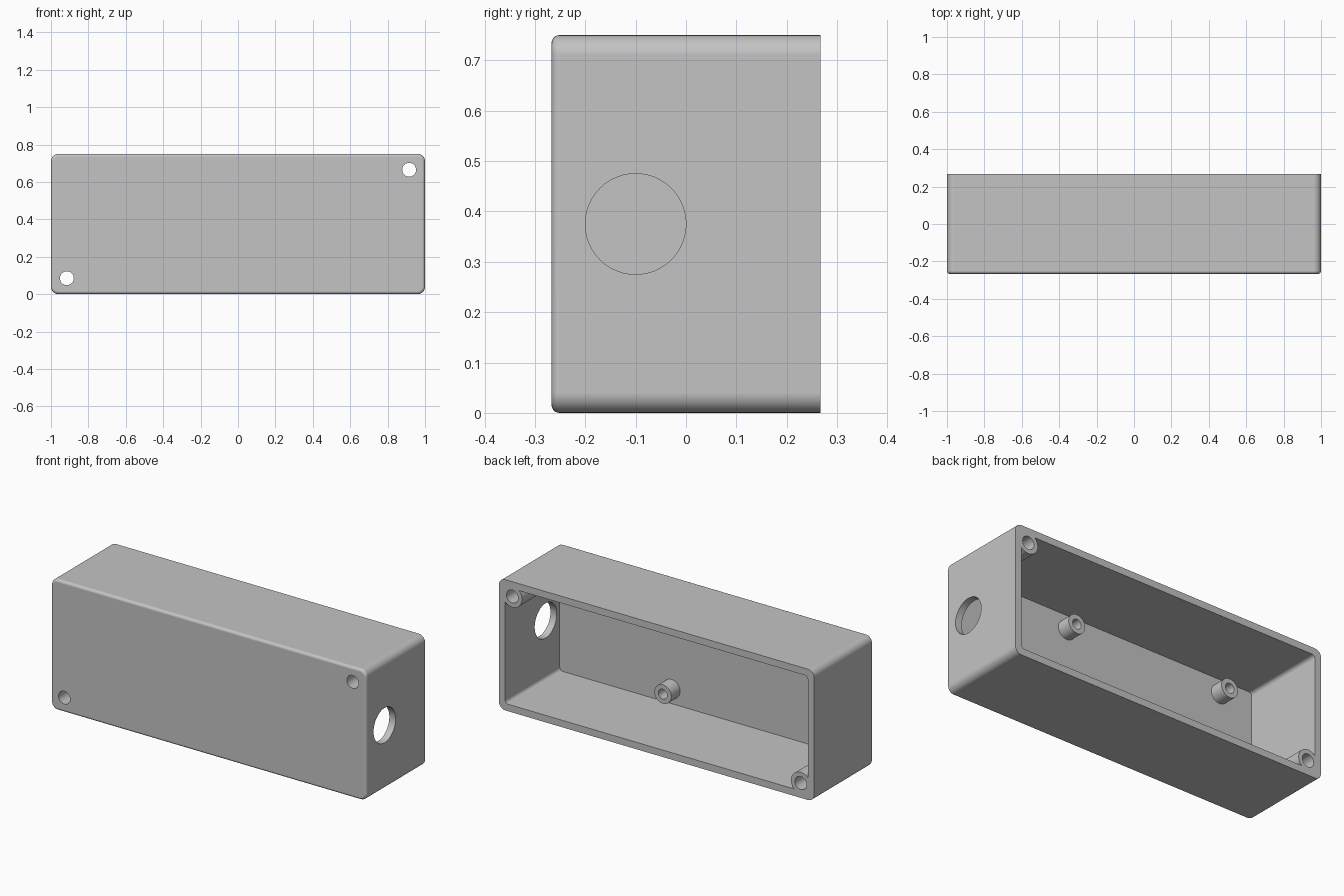
import bpy, bmesh, math
from mathutils import Matrix

old = bpy.data.objects.get("Cube")
if old:
    bpy.data.objects.remove(old, do_unlink=True)

grey = bpy.data.materials.new("light_grey")
grey.use_nodes = True
colour = (0.55, 0.55, 0.55, 1)
grey.diffuse_color = colour
grey.node_tree.nodes["Principled BSDF"].inputs["Base Color"].default_value = colour

HALF_X, HALF_Y, HEIGHT = 1.0, 0.267, 0.75
MID_Z = HEIGHT / 2
WALL = 0.04
FLOOR_Y = -HALF_Y + WALL


def finish(bm, name):
    mesh = bpy.data.meshes.new(name)
    bm.to_mesh(mesh)
    bm.free()
    mesh.materials.append(grey)
    obj = bpy.data.objects.new(name, mesh)
    bpy.context.collection.objects.link(obj)
    return obj


def rounded_box(name, half_x, y0, y1, half_z, corner, front=0):
    """Box with rounded corner edges along y and an optional rounded front rim."""
    bm = bmesh.new()
    bmesh.ops.create_cube(bm, size=2)
    for v in bm.verts:
        v.co = (v.co.x * half_x, y1 if v.co.y > 0 else y0, MID_Z + v.co.z * half_z)
    edges = [e for e in bm.edges if abs(e.verts[0].co.y - e.verts[1].co.y) > 0.01]
    bmesh.ops.bevel(bm, geom=edges, offset=corner, offset_type='OFFSET',
                    segments=8, profile=0.5, affect='EDGES')
    if front:
        edges = [e for e in bm.edges if all(abs(v.co.y - y0) < 1e-4 for v in e.verts)]
        bmesh.ops.bevel(bm, geom=edges, offset=front, offset_type='OFFSET',
                        segments=5, profile=0.5, affect='EDGES')
    return finish(bm, name)


def cylinder(name, radius, centre, length, axis):
    bm = bmesh.new()
    turn = Matrix.Rotation(math.pi / 2, 4, 'X' if axis == 'Y' else 'Y')
    bmesh.ops.create_cone(bm, cap_ends=True, segments=48, radius1=radius, radius2=radius,
                          depth=length, matrix=Matrix.Translation(centre) @ turn)
    return finish(bm, name)


def y_cylinder(name, radius, x, z, y0, y1):
    return cylinder(name, radius, (x, (y0 + y1) / 2, z), y1 - y0, 'Y')


def cut(target, cutter):
    cutter.hide_render = True
    bpy.context.view_layer.objects.active = target
    mod = target.modifiers.new("cut", 'BOOLEAN')
    mod.operation, mod.solver, mod.object = 'DIFFERENCE', 'EXACT', cutter
    bpy.ops.object.modifier_apply(modifier=mod.name)
    bpy.data.objects.remove(cutter, do_unlink=True)


# Outer shell and the cavity that opens at the back
case = rounded_box("enclosure_case", HALF_X, -HALF_Y, HALF_Y, MID_Z, 0.04, 0.016)
cavity = rounded_box("cavity", HALF_X - WALL, FLOOR_Y, 0.32, MID_Z - WALL, 0.02)

# Corner screw posts and board standoffs are left standing in the cavity
posts = [(s * 0.915, MID_Z + s * 0.29) for s in (-1, 1)]
standoffs = [(x, MID_Z + s * 0.25) for x in (-0.75, 0.25) for s in (-1, 1)]
TIP_Y = FLOOR_Y + 0.08
for x, z in posts:
    cut(cavity, y_cylinder("post", 0.062, x, z, -0.3, 0.4))
for x, z in standoffs:
    cut(cavity, y_cylinder("standoff", 0.054, x, z, -0.3, TIP_Y))
cut(case, cavity)

# Screw holes through the posts, blind holes in the standoffs, side cable hole
for x, z in posts:
    cut(case, y_cylinder("screw_hole", 0.037, x, z, -0.4, 0.4))
for x, z in standoffs:
    cut(case, y_cylinder("standoff_hole", 0.028, x, z, FLOOR_Y + 0.005, TIP_Y + 0.05))
cut(case, cylinder("cable_hole", 0.1, (HALF_X, -0.1, MID_Z), 0.2, 'X'))

# Smooth fillets and bores, crisp edges
bpy.ops.object.select_all(action='DESELECT')
case.select_set(True)
bpy.context.view_layer.objects.active = case
bpy.ops.object.shade_smooth_by_angle(angle=math.radians(30))
weighted = case.modifiers.new("flat_walls", 'WEIGHTED_NORMAL')
weighted.keep_sharp = True
